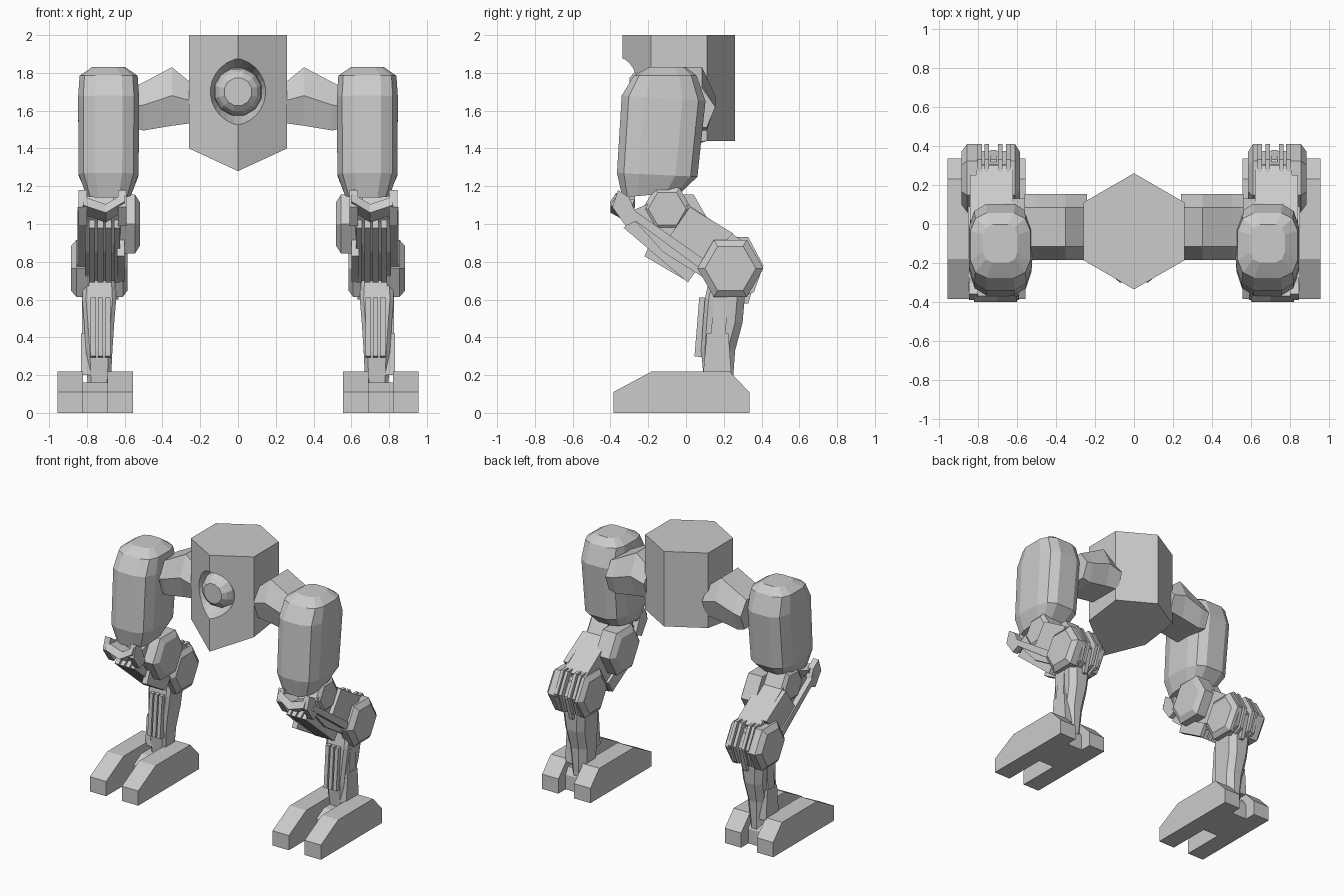
import bpy, bmesh, math

if "Cube" in bpy.data.objects:
    bpy.data.objects.remove(bpy.data.objects["Cube"])


def loft(name, rings, mirror=True):
    """Skin a stack of equal-length point rings and cap both ends."""
    bm = bmesh.new()
    vs = [[bm.verts.new(p) for p in r] for r in rings]
    n = len(vs[0])
    for a, b in zip(vs, vs[1:]):
        for i in range(n):
            j = (i + 1) % n
            bm.faces.new((a[i], a[j], b[j], b[i]))
    bm.faces.new(vs[0])
    bm.faces.new(vs[-1])
    bmesh.ops.recalc_face_normals(bm, faces=bm.faces)
    me = bpy.data.meshes.new(name)
    bm.to_mesh(me)
    bm.free()
    ob = bpy.data.objects.new(name, me)
    bpy.context.collection.objects.link(ob)
    if mirror:
        ob.modifiers.new("both_sides", 'MIRROR').use_mirror_merge = False
    return ob


def prism(name, pts, x0, x1):
    """Side profile (y, z) extruded across x."""
    return loft(name, [[(x, y, z) for y, z in pts] for x in (x0, x1)])


def drum(name, y, z, steps, n=6):
    """Faceted drum along x; steps are (x, radius)."""
    ang = [2 * math.pi * i / n for i in range(n)]
    return loft(name, [[(x, y + r * math.cos(a), z + r * math.sin(a)) for a in ang]
                       for x, r in steps])


def dish(name, steps, n):
    """Round part along y at the eye height; steps are (y, radius)."""
    ang = [2 * math.pi * (i + .5) / n for i in range(n)]
    return loft(name, [[(r * math.cos(a), y, 1.70 + r * math.sin(a)) for a in ang]
                       for y, r in steps], mirror=False)


def limb(name, xc, rings, n=12, power=.6):
    """Rounded-box limb; rings are (front y, front z, back y, back z, half width)."""
    out = []
    for fy, fz, by, bz, w in rings:
        ring = []
        for i in range(n):
            a = 2 * math.pi * (i + .5) / n
            c = math.copysign(abs(math.cos(a)) ** power, math.cos(a))
            s = math.copysign(abs(math.sin(a)) ** power, math.sin(a))
            t = (s + 1) / 2
            ring.append((xc + w * c, fy + (by - fy) * t, fz + (bz - fz) * t))
        out.append(ring)
    return loft(name, out)


# Hexagonal body with a slanted underside and a conical eye socket
hexa = [(0, -.335, 1.28), (.26, -.185, 1.40), (.26, .11, 1.44),
        (0, .26, 1.44), (-.26, .11, 1.44), (-.26, -.185, 1.40)]
body = loft("body", [hexa, [(x, y, 2.0) for x, y, z in hexa]], mirror=False)
cutter = dish("socket_cutter", [(-.16, .114), (-.40, .20)], 24)
cutter.hide_render = True
cutter.display_type = 'WIRE'
cut = body.modifiers.new("socket", 'BOOLEAN')
cut.object = cutter
cut.operation = 'DIFFERENCE'
cut.solver = 'EXACT'
dish("eye", [(-.13, .11), (-.19, .13), (-.24, .125), (-.275, .105), (-.30, .075)], 12)

# Hip connectors
loft("hip", [[(x, .085, top), (x, .155, mid), (x, .11, bot),
              (x, -.14, bot), (x, -.185, mid), (x, -.115, top)]
             for x, top, mid, bot in ((.24, 1.74, 1.65, 1.535), (.35, 1.83, 1.68, 1.52),
                                      (.50, 1.75, 1.63, 1.495), (.56, 1.72, 1.62, 1.51))])

# Thigh shell
limb("thigh", .685, [(-.20, 1.83, 0, 1.83, .09), (-.28, 1.785, .06, 1.785, .157),
                     (-.345, 1.68, .108, 1.65, .165), (-.37, 1.27, .065, 1.25, .162),
                     (-.34, 1.14, -.02, 1.17, .12)])

# Upper joint drum and the sloping beam to the knee
drum("upper_joint", -.05, 1.0, [(.52, .135), (.545, .18), (.66, .18)])
drum("upper_joint_outer", -.10, 1.08, [(.66, .13), (.80, .13), (.82, .10)])
prism("beam", [(-.31, 1.06), (-.10, 1.15), (.03, 1.09), (.30, .91), (.12, .70), (-.12, .85)],
      .62, .81)
prism("beam_panel", [(.02, 1.09), (.25, .95), (.09, .78), (-.09, .93)], .80, .84)
prism("beam_rail", [(-.34, 1.07), (-.30, 1.09), (.10, .81), (.08, .76)], .79, .85)
prism("beam_lower_rail", [(-.22, .83), (-.18, .92), (.06, .78), (.01, .695)], .60, .64)

# Slats on the front of the beam
for i in range(4):
    x = .625 + i * .044
    prism("front_slat", [(-.33, .98), (-.28, 1.02), (.06, .76), (.01, .69)], x, x + .032)

# Angular guards below the thigh
for x in (.59, .80):
    prism("side_guard", [(-.39, 1.09), (-.36, 1.18), (-.30, 1.14), (-.25, 1.02), (-.32, .99)],
          x, x + .045)
for a, b, za, zb in ((.60, .70, 1.12, 1.06), (.70, .82, 1.06, 1.10)):
    loft("chevron_guard", [[(x, -.40, z), (x, -.37, z + .045), (x, -.27, z + .03),
                            (x, -.31, z - .05)] for x, z in ((a, za), (b, zb))])

# Knee: two bevelled hex drums, fins between them and a core
drum("knee_outer", .235, .765, [(.79, .175), (.855, .175), (.885, .135)])
drum("knee_inner", .235, .765, [(.585, .135), (.61, .175), (.65, .175)])
drum("knee_core", .235, .765, [(.63, .14), (.81, .14)])
for x in (.645, .685, .755, .79):
    prism("knee_fin", [(.20, .93), (.33, .93), (.41, .78), (.36, .64), (.27, .60), (.20, .70)],
          x - .012, x + .012)
prism("knee_tongue", [(.22, .90), (.33, .86), (.38, .75), (.33, .58), (.20, .58)], .705, .735)

# Shin
loft("shin", [[(.735 - w, f + .02, z), (.735 - w + .02, f, z), (.735 + w - .02, f, z),
               (.735 + w, f + .02, z), (.735 + w, b - .04, z), (.735 + w - .04, b, z),
               (.735 - w + .04, b, z), (.735 - w, b - .04, z)]
              for z, f, b, w in ((.70, .12, .31, .085), (.60, .10, .31, .09),
                                 (.48, .09, .30, .08), (.33, .08, .26, .07),
                                 (.12, .10, .245, .06))])
for x in (.69, .728, .766):
    prism("shin_slat", [(.07, .61), (.14, .61), (.11, .29), (.045, .30)], x - .014, x + .014)
prism("ankle_plate", [(.11, .42), (.225, .42), (.24, .20), (.09, .20)], .77, .83)
prism("shin_side_strip", [(.15, .62), (.22, .62), (.21, .40), (.13, .40)], .80, .825)

# Split foot: two toes joined by a lower bridge
toe = [(-.385, 0), (-.385, .11), (-.18, .22), (.23, .22), (.335, .11), (.335, 0)]
prism("inner_toe", toe, .555, .69)
prism("outer_toe", toe, .82, .955)
prism("foot_bridge", [(-.06, 0), (-.06, .11), (.03, .16), (.22, .16), (.25, .11), (.25, 0)],
      .68, .83)
